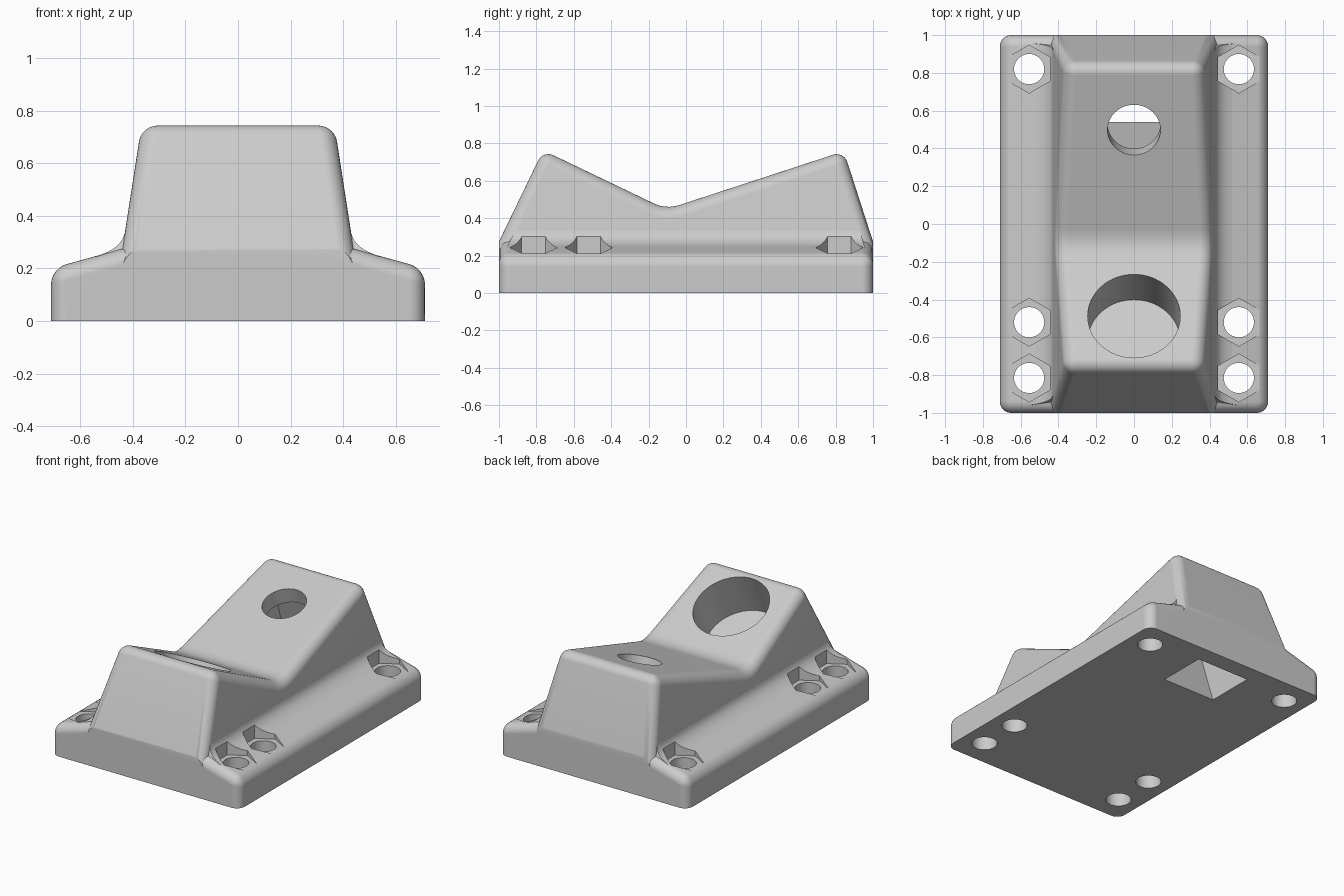
import bpy, bmesh, math
from mathutils import Matrix, Vector

cube = bpy.data.objects.get("Cube")
if cube:
    bpy.data.objects.remove(cube)

grey = bpy.data.materials.new("plain grey")
grey.use_nodes = True
COLOUR = (0.6, 0.6, 0.6, 1)
grey.diffuse_color = COLOUR
grey.node_tree.nodes["Principled BSDF"].inputs["Base Color"].default_value = COLOUR


def finish(name, bm):
    bmesh.ops.recalc_face_normals(bm, faces=bm.faces)
    mesh = bpy.data.meshes.new(name)
    bm.to_mesh(mesh)
    bm.free()
    mesh.materials.append(grey)
    obj = bpy.data.objects.new(name, mesh)
    bpy.context.collection.objects.link(obj)
    return obj


def loft(name, ring_a, ring_b, round_rule=None, width=0.06):
    """Solid between two matching rings, rounding the edges chosen by the rule."""
    bm = bmesh.new()
    a = [bm.verts.new(p) for p in ring_a]
    b = [bm.verts.new(p) for p in ring_b]
    bm.faces.new(a)
    bm.faces.new(b[::-1])
    for i in range(len(a)):
        j = (i + 1) % len(a)
        bm.faces.new((a[i], b[i], b[j], a[j]))
    bmesh.ops.recalc_face_normals(bm, faces=bm.faces)
    if round_rule:
        edges = [e for e in bm.edges if round_rule(e.verts[0].co, e.verts[1].co)]
        bmesh.ops.bevel(bm, geom=edges, offset=width, offset_type='OFFSET',
                        segments=7, profile=0.5, affect='EDGES', clamp_overlap=False)
    return finish(name, bm)


def curve(a, c, b, n=8):
    """Points of a rounded corner from a to b around c."""
    a, b, c = Vector(a), Vector(b), Vector(c)
    return [tuple(a * (1 - t) ** 2 + c * 2 * t * (1 - t) + b * t * t)
            for t in (i / n for i in range(n + 1))]


def cylinder(name, radius, centre, axis, top, bottom, sides=64, turn=0):
    """Cutter running along an axis from a height above centre to a depth below."""
    bm = bmesh.new()
    axis = Vector(axis).normalized()
    place = (Matrix.Translation(Vector(centre) + axis * (top - bottom) / 2)
             @ axis.to_track_quat('Z', 'Y').to_matrix().to_4x4()
             @ Matrix.Rotation(turn, 4, 'Z'))
    bmesh.ops.create_cone(bm, cap_ends=True, segments=sides, radius1=radius,
                          radius2=radius, depth=top + bottom, matrix=place)
    return finish(name, bm)


def combine(target, tool, operation):
    mod = target.modifiers.new(operation, 'BOOLEAN')
    mod.operation = operation
    mod.solver = 'EXACT'
    mod.object = tool
    bpy.context.view_layer.objects.active = target
    bpy.ops.object.modifier_apply(modifier=mod.name)
    bpy.data.objects.remove(tool)


# Base plate with sloping flanges and rounded rim
half = [(0.71, 0), (0.71, 0.2), (0.44, 0.275), (0.3, 0.2)]
section = half + [(-x, z) for x, z in reversed(half)]


def plate_edges(p, q):
    if min(abs(p.x), abs(q.x)) < 0.4 or max(p.z, q.z) < 0.1:
        return False
    along = abs(p.y - q.y) > 1
    return not along or p.x * q.x > 0 and abs(p.x) > 0.6


body = loft("mounting_block", [(x, -1, z) for x, z in section],
            [(x, 1, z) for x, z in section], plate_edges)

# Saddle with two peaks and drafted sides
profile = [(-1, 0.02), (-1, 0.275), (-0.764, 0.763)]
profile += curve((-0.17, 0.478), (-0.106, 0.447), (-0.03, 0.472), 5)
profile += [(0.844, 0.758), (1, 0.275), (1, 0.02)]


def saddle_edges(p, q):
    valley = abs(p.x - q.x) > 0.3 and abs(p.y + 0.1) < 0.2
    return max(p.z, q.z) > 0.3 and not valley


def saddle_side(s):
    return [(s * (0.44 - 0.155 * (z - 0.27)), y, z) for y, z in profile]


combine(body, loft("saddle", saddle_side(1), saddle_side(-1), saddle_edges), 'UNION')

# Hollow fillets between saddle and flanges
strip = curve((0.431, 0.335), (0.441, 0.276), (0.54, 0.246)) + [(0.54, 0.2), (0.4, 0.2)]
for s in (1, -1):
    fillet = loft("side_fillet",
                  [(s * x, -0.955 + (z - 0.25) * 0.49, z) for x, z in strip],
                  [(s * x, 0.955 - (z - 0.25) * 0.32, z) for x, z in strip])
    combine(body, fillet, 'UNION')

# Screw holes with hexagonal recesses
for x in (-0.555, 0.555):
    for y in (-0.815, -0.52, 0.82):
        up = (0, 0, 1)
        combine(body, cylinder("hex_recess", 0.127, (x, y, 0.21), up, 0.3, 0, 6), 'DIFFERENCE')
        combine(body, cylinder("screw_hole", 0.08, (x, y, 0), up, 0.5, 0.1, 40), 'DIFFERENCE')

# Blind socket in the front slope
combine(body, cylinder("socket", 0.245, (0, -0.4875, 0.63), (0, 0.48, 1), 0.3, 0.31),
        'DIFFERENCE')

# Angled hole in the back slope, opening into a rectangular pocket from below
axis = Vector((0, -0.328, 1)).normalized()
centre = Vector((0, 0.498, 0.645))
combine(body, cylinder("angled_hole", 0.14, centre, axis, 0.2, 0.2), 'DIFFERENCE')
across = Vector((0, axis.z, -axis.y))


def pocket_ring(depth):
    return [centre - axis * depth + across * v + Vector((u, 0, 0))
            for u, v in ((-0.2, -0.16), (0.2, -0.16), (0.2, 0.16), (-0.2, 0.16))]


combine(body, loft("pocket", pocket_ring(0.11), pocket_ring(0.9)), 'DIFFERENCE')

# Smooth rounded surfaces, crisp cut edges
bpy.ops.object.select_all(action='DESELECT')
body.select_set(True)
bpy.context.view_layer.objects.active = body
bpy.ops.object.shade_smooth_by_angle(angle=math.radians(28))
weighted = body.modifiers.new("even_shading", 'WEIGHTED_NORMAL')
weighted.keep_sharp = True
